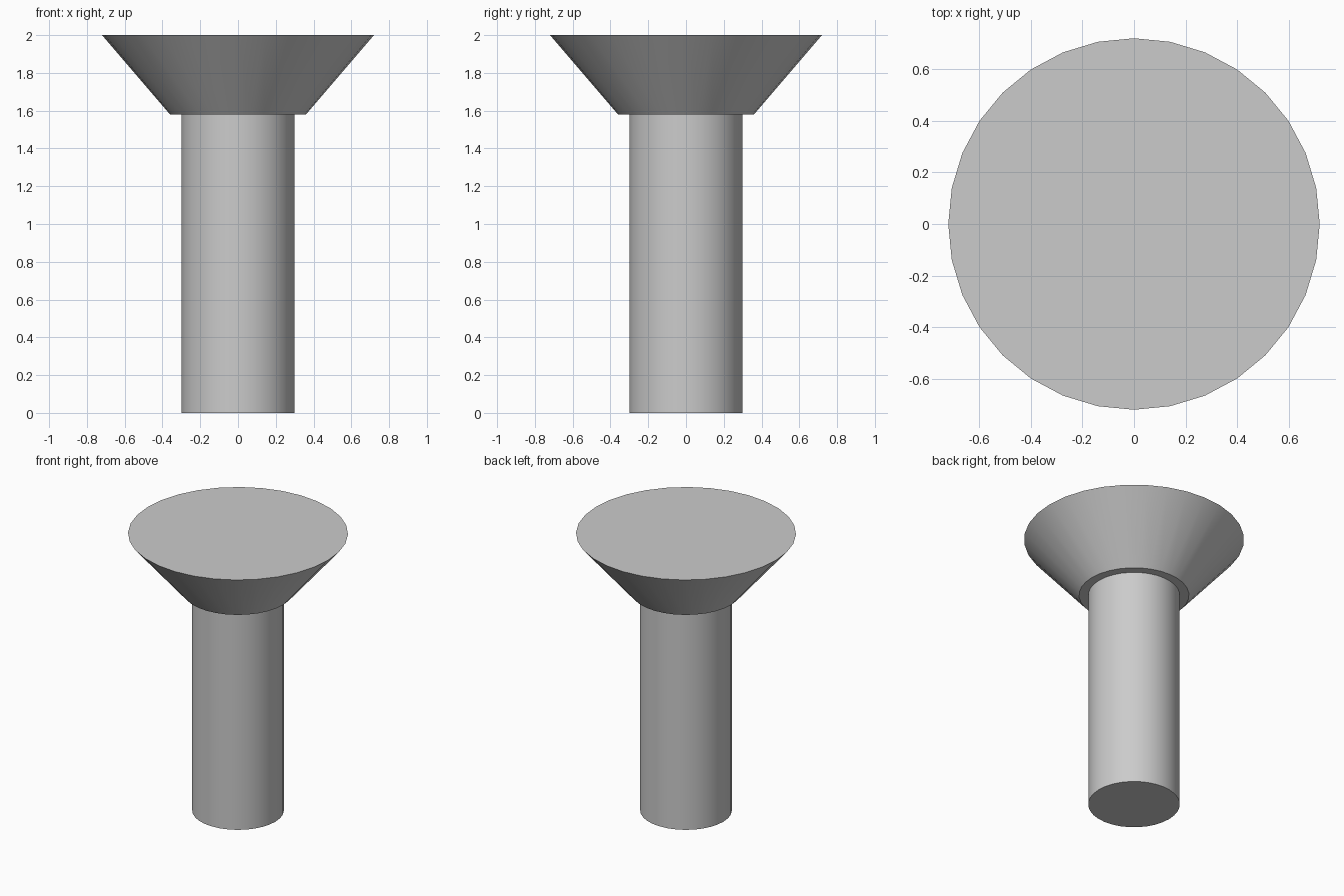
import bpy
import math

cube = bpy.data.objects.get("Cube")
if cube:
    bpy.data.objects.remove(cube, do_unlink=True)

SIDES = 32
SHAFT_RADIUS = 0.30
HEAD_LOW_RADIUS = 0.36
HEAD_TOP_RADIUS = 0.72
HEAD_BASE = 1.58
HEIGHT = 2.0

# One plain grey for the whole model
grey = bpy.data.materials.new("light_grey")
grey.use_nodes = True
colour = (0.6, 0.6, 0.6, 1.0)
grey.diffuse_color = colour
grey.node_tree.nodes["Principled BSDF"].inputs["Base Color"].default_value = colour


def tapered_part(name, low_radius, top_radius, low, top):
    """Capped round part standing between two heights."""
    bpy.ops.mesh.primitive_cone_add(
        vertices=SIDES, radius1=low_radius, radius2=top_radius,
        depth=top - low, location=(0, 0, (low + top) / 2))
    part = bpy.context.object
    part.name = part.data.name = name
    part.data.materials.append(grey)
    bpy.ops.object.shade_smooth_by_angle(angle=math.radians(30))
    return part


# Straight shaft
tapered_part("shaft", SHAFT_RADIUS, SHAFT_RADIUS, 0, HEAD_BASE)

# Flared flat-topped head, overhanging the shaft
tapered_part("flared_head", HEAD_LOW_RADIUS, HEAD_TOP_RADIUS, HEAD_BASE, HEIGHT)
